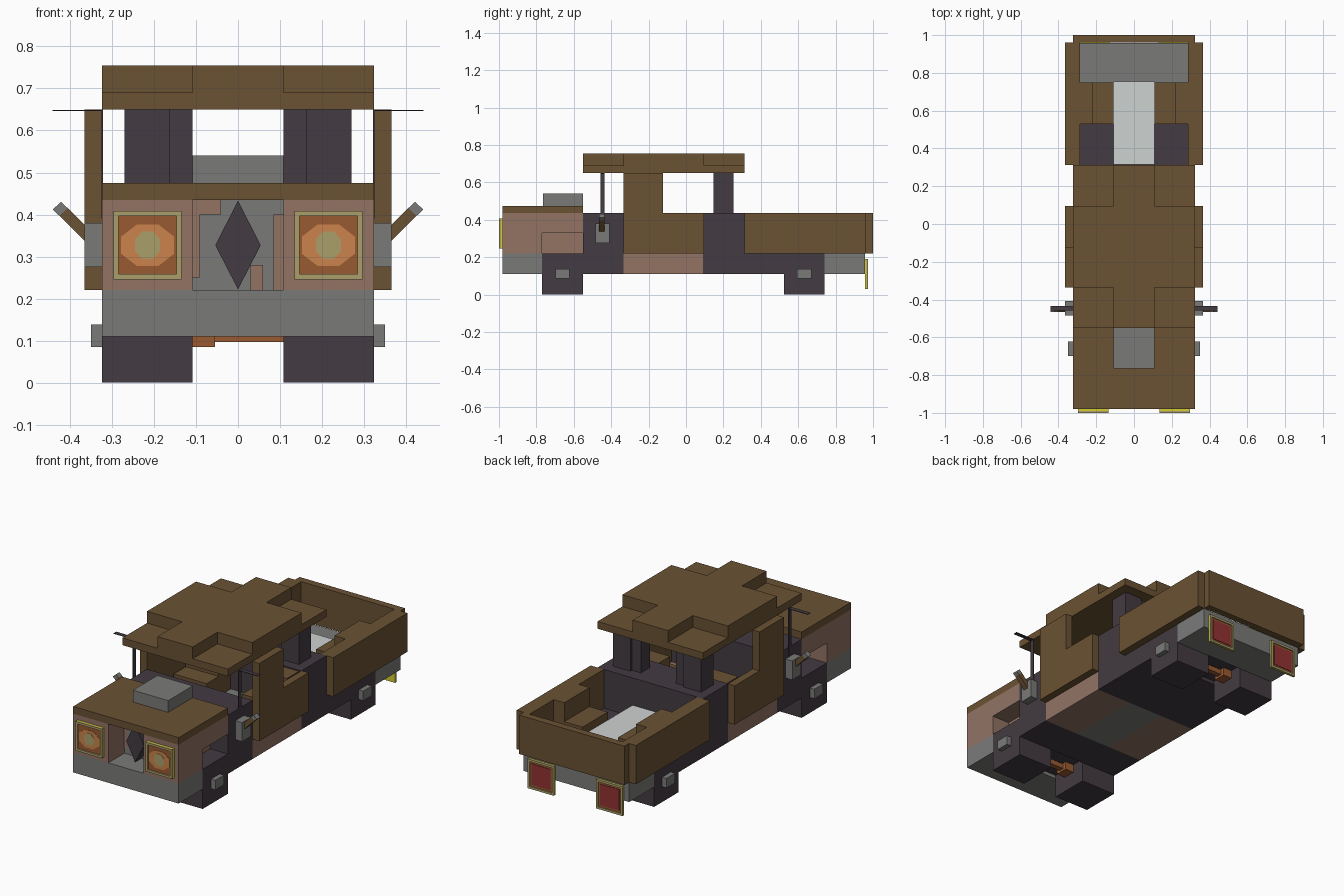
import bpy, bmesh, math

old = bpy.data.objects.get("Cube")
if old:
    bpy.data.objects.remove(old, do_unlink=True)


def lin(c):
    c /= 255
    return c / 12.92 if c <= 0.04045 else ((c + 0.055) / 1.055) ** 2.4


def material(name, *rgb):
    m = bpy.data.materials.new(name)
    m.use_nodes = True
    col = tuple(lin(c) for c in rgb) + (1.0,)
    m.diffuse_color = col
    b = m.node_tree.nodes["Principled BSDF"]
    b.inputs["Base Color"].default_value = col
    b.inputs["Roughness"].default_value = 0.9
    return m


BROWN = material("wood brown", 106, 82, 51)
DARK = material("dark plum", 67, 59, 66)
GREY = material("stone grey", 122, 123, 121)
PINK = material("dusty pink", 146, 115, 100)
WHITE = material("pale white", 206, 210, 209)
COPPER = material("copper brown", 153, 90, 50)
ORANGE = material("lamp orange", 203, 132, 76)
TAN = material("lamp tan", 171, 159, 106)
YELLOW = material("frame yellow", 214, 204, 50)
RED = material("tail red", 147, 50, 50)


def prism(name, mat, pts, y0, y1):
    """Extrude an x-z outline from y0 to y1."""
    bm = bmesh.new()
    face = bm.faces.new([bm.verts.new((x, y0, z)) for x, z in pts])
    ext = bmesh.ops.extrude_face_region(bm, geom=[face])
    verts = [v for v in ext["geom"] if isinstance(v, bmesh.types.BMVert)]
    bmesh.ops.translate(bm, verts=verts, vec=(0, y1 - y0, 0))
    bmesh.ops.recalc_face_normals(bm, faces=bm.faces[:])
    me = bpy.data.meshes.new(name)
    bm.to_mesh(me)
    bm.free()
    me.materials.append(mat)
    ob = bpy.data.objects.new(name, me)
    bpy.context.collection.objects.link(ob)
    return ob


def box(name, mat, x0, x1, y0, y1, z0, z1):
    return prism(name, mat, [(x0, z0), (x1, z0), (x1, z1), (x0, z1)], y0, y1)


def pair(name, mat, x0, x1, y0, y1, z0, z1):
    box("left_" + name, mat, x0, x1, y0, y1, z0, z1)
    box("right_" + name, mat, -x1, -x0, y0, y1, z0, z1)


def pair_prism(name, mat, pts, y0, y1):
    prism("left_" + name, mat, pts, y0, y1)
    prism("right_" + name, mat, [(-x, z) for x, z in pts], y0, y1)


W, C = 0.323, 0.108          # half width of the body and of its centre column
Z1, Z2, Z3 = 0.11, 0.22, 0.435   # heights of the stacked layers

# Front bumper, nose and hood
box("front_bumper", GREY, -W, W, -0.98, -0.77, Z1, Z2)
pair("nose_block", PINK, C, W, -0.98, -0.77, Z2, Z3)
pair("arch_inner", PINK, C, 0.215, -0.77, -0.55, Z2, 0.33)
pair("arch_upper", PINK, C, W, -0.77, -0.55, 0.33, Z3)
box("hood", BROWN, -W, W, -0.98, -0.55, Z3, 0.475)
box("hood_scoop", GREY, -C, C, -0.765, -0.55, 0.475, 0.54)

# Recessed grille with patches and a diamond
box("grille_back", GREY, -C, C, -0.84, -0.55, Z2, Z3)
box("grille_patch_left", PINK, 0.085, C, -0.844, -0.84, Z2, 0.4)
box("grille_patch_low", PINK, 0.03, 0.06, -0.844, -0.84, Z2, 0.28)
box("grille_patch_right", PINK, -C, -0.09, -0.844, -0.84, 0.25, 0.4)
box("grille_patch_top", PINK, -C, -0.04, -0.844, -0.84, 0.4, Z3)
prism("grille_diamond", DARK,
      [(0, 0.222), (0.054, 0.327), (0, 0.433), (-0.054, 0.327)], -0.9, -0.844)

# Wheels, hubs and axles
for end, y0, y1 in (("front", -0.77, -0.55), ("rear", 0.525, 0.74)):
    mid = (y0 + y1) / 2
    pair(end + "_wheel", DARK, C, W, y0, y1, 0, Z1)
    pair(end + "_hub", GREY, W, 0.35, mid - 0.038, mid + 0.038, 0.085, 0.138)
    box(end + "_axle", COPPER, -C, C, mid - 0.015, mid + 0.015, 0.097, 0.125)
    box(end + "_axle_joint", COPPER, -C, -0.055, mid - 0.035, mid + 0.035, 0.085, 0.14)
pair("front_wheel_top", DARK, C, W, -0.77, -0.55, Z1, Z2)
box("front_axle_cover", DARK, -C, C, -0.77, -0.55, 0.13, Z2)

# Lower body and cab
box("dashboard", DARK, -W, W, -0.55, -0.335, Z1, Z3)
pair("cab_sill", PINK, C, W, -0.335, 0.092, Z1, Z2)
box("cab_floor", GREY, -C, C, -0.335, 0.092, Z1, Z2)
box("cab_rear_wall", DARK, -W, W, 0.092, 0.312, Z1, Z3)
pair("door", BROWN, W, 0.365, -0.335, 0.095, Z2, Z3)
pair("door_upper", BROWN, W, 0.365, -0.335, -0.122, Z3, 0.65)
pair("seat", BROWN, C, 0.31, -0.12, 0.09, Z2, 0.33)
pair("seat_back", BROWN, C, 0.31, -0.015, 0.09, 0.33, 0.43)

# Rear pillars carrying the roof
pair("pillar", DARK, 0.163, 0.27, 0.147, 0.254, Z3, 0.65)
pair("pillar_web", DARK, C, 0.163, 0.16, 0.24, Z3, 0.65)

# Stepped roof: raised cross with thin corner panels
box("roof_middle", BROWN, -W, W, -0.335, 0.095, 0.65, 0.755)
for end, y0, y1 in (("front", -0.55, -0.335), ("rear", 0.095, 0.312)):
    box("roof_" + end, BROWN, -C, C, y0, y1, 0.65, 0.755)
    pair("roof_corner_" + end, BROWN, C, W, y0, y1, 0.65, 0.69)

# Cargo bed
box("bed_floor", DARK, -W, W, 0.312, 0.525, Z1, Z2)
pair("bed_floor_side", DARK, C, W, 0.525, 0.74, Z1, Z2)
box("bed_floor_middle", DARK, -C, C, 0.525, 0.74, 0.13, Z2)
box("rear_bumper", GREY, -W, W, 0.74, 0.958, Z1, Z2)
box("bed_mat", WHITE, -C, C, 0.314, 0.755, Z2, 0.285)
pair("bed_rail", BROWN, 0.285, 0.365, 0.312, 0.96, Z2, Z3)
pair("bed_arch", BROWN, 0.22, 0.285, 0.53, 0.75, Z2, Z3)
pair("bed_arch_step", BROWN, C, 0.22, 0.53, 0.75, Z2, 0.33)
box("tailgate", BROWN, -W, W, 0.96, 1.0, Z2, Z3)

# Side mirrors on slanted arms
pair("mirror_mount", GREY, W, 0.365, -0.485, -0.408, 0.275, 0.38)
pair_prism("mirror_arm", BROWN,
           [(0.35, 0.322), (0.425, 0.397), (0.405, 0.415), (0.35, 0.36)], -0.465, -0.435)
pair_prism("mirror_tip", GREY,
           [(0.425, 0.397), (0.441, 0.412), (0.421, 0.43), (0.405, 0.415)], -0.465, -0.435)

# Thin poles with flat bars beside the windscreen
pair("pole", DARK, 0.321, 0.325, -0.458, -0.435, 0.39, 0.65)
pair("pole_bar", DARK, 0.321, 0.441, -0.458, -0.435, 0.646, 0.649)


def lamp(name, x, z, y, d, layers):
    """Stack thin plates outward in direction d; each layer is half width, half height, sides."""
    for i, (mat, rx, rz, n, depth) in enumerate(layers):
        k = 1 / math.cos(math.pi / n)
        pts = [(x + rx * k * math.cos(2 * math.pi * (j + 0.5) / n),
                z + rz * k * math.sin(2 * math.pi * (j + 0.5) / n)) for j in range(n)]
        prism(f"{name}_{i}", mat, pts, y, y + d * depth)
        y += d * depth


def rim(name, x, z, y0, y1):
    """Raised square border around a lamp."""
    for s in (-1, 1):
        a, b = sorted((s * 0.069, s * 0.081))
        box(name + "_rim_side", TAN, x + a, x + b, y0, y1, z - 0.081, z + 0.081)
        box(name + "_rim_bar", TAN, x - 0.069, x + 0.069, y0, y1, z + a, z + b)


for side, s in (("left", 1), ("right", -1)):
    lamp(side + "_headlamp", s * 0.215, 0.327, -0.98, -1,
         [(YELLOW, 0.081, 0.081, 4, 0.01), (COPPER, 0.069, 0.069, 4, 0.003),
          (ORANGE, 0.063, 0.049, 8, 0.002), (TAN, 0.03, 0.033, 8, 0.002)])
    rim(side + "_headlamp", s * 0.215, 0.327, -1.0, -0.99)
    lamp(side + "_tail_lamp", s * 0.21, 0.11, 0.958, 1,
         [(YELLOW, 0.081, 0.081, 4, 0.006), (COPPER, 0.069, 0.069, 4, 0.002),
          (RED, 0.058, 0.058, 4, 0.003)])
    rim(side + "_tail_lamp", s * 0.21, 0.11, 0.964, 0.972)
